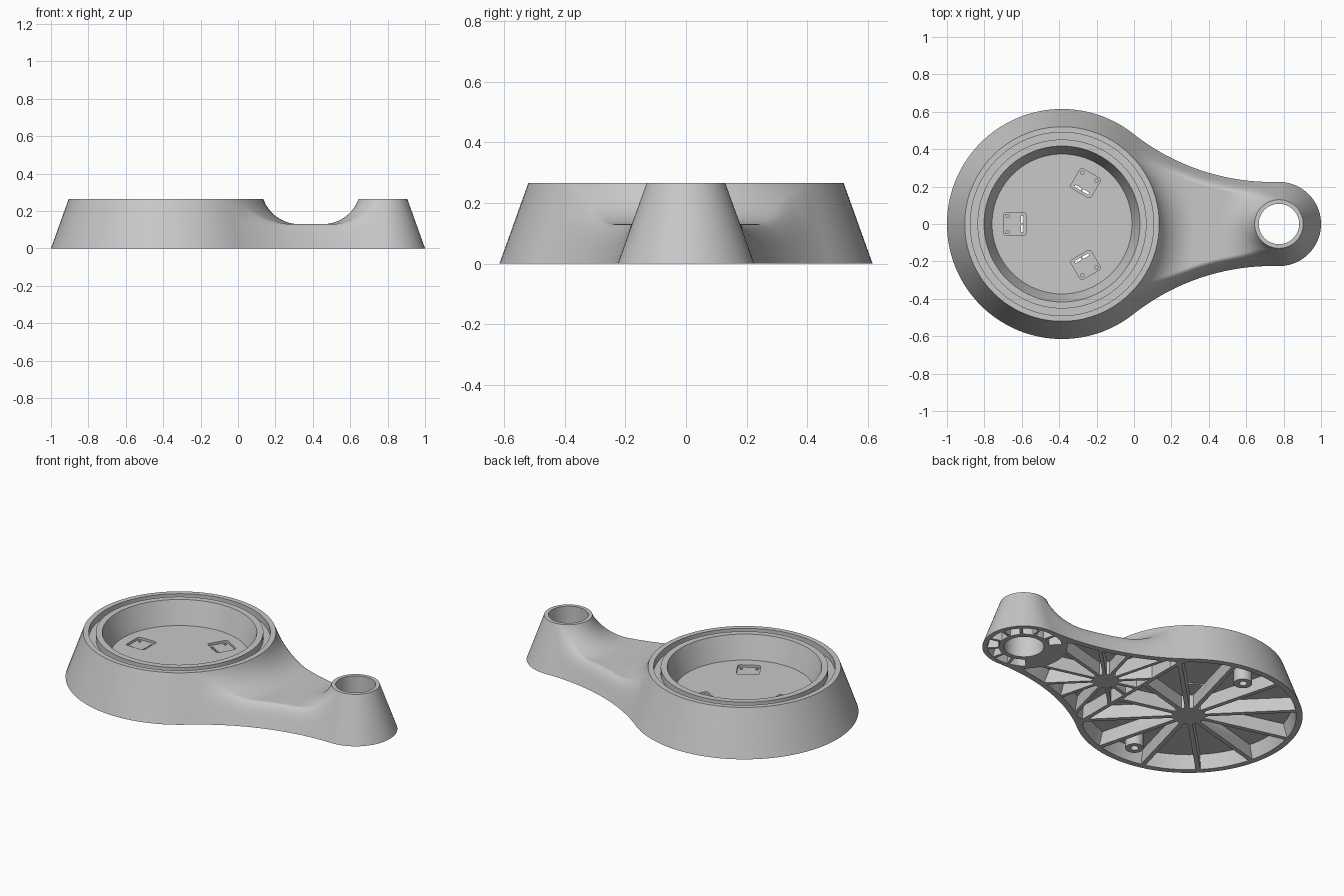
import bpy, bmesh
from math import sin, cos, pi, sqrt, atan2, asin, acos, radians
from mathutils import Matrix, Vector

if "Cube" in bpy.data.objects:
    bpy.data.objects.remove(bpy.data.objects["Cube"])

# Main dimensions
TOP, SLAB, DRAFT, CEILING = 0.265, 0.13, 0.095, 0.08
C1, C2 = Vector((-0.385, 0)), Vector((0.775, 0))
R1, R2, RC = 0.615, 0.225, 1.2
SLOPE = DRAFT / TOP

# Centre of the concave side arc tangent to both round ends
SPAN = C2.x - C1.x
PHI1 = acos(((R1 + RC) ** 2 + SPAN ** 2 - (R2 + RC) ** 2) / (2 * (R1 + RC) * SPAN))
CC = C1 + (R1 + RC) * Vector((cos(PHI1), sin(PHI1)))
PHI2 = atan2(CC.y, CC.x - C2.x)

grey = bpy.data.materials.new("plain grey")
grey.use_nodes = True
grey.diffuse_color = (0.58, 0.58, 0.58, 1)
grey.node_tree.nodes["Principled BSDF"].inputs["Base Color"].default_value = grey.diffuse_color


def polar(c, r, a):
    return c + r * Vector((cos(a), sin(a)))


def make_object(name, bm):
    bmesh.ops.recalc_face_normals(bm, faces=bm.faces)
    mesh = bpy.data.meshes.new(name)
    bm.to_mesh(mesh)
    bm.free()
    mesh.materials.append(grey)
    ob = bpy.data.objects.new(name, mesh)
    bpy.context.collection.objects.link(ob)
    return ob


def add_grid(bm, rows):
    grid = [[bm.verts.new(p) for p in row] for row in rows]
    for a, b in zip(grid, grid[1:]):
        for i in range(len(a) - 1):
            bm.faces.new((a[i], a[i + 1], b[i + 1], b[i]))


def revolve(bm, c, profile, n=96):
    ring = profile + profile[:1] if profile[0][0] > 0 else profile
    start = [bm.verts.new((c.x + r, c.y, z)) for r, z in ring]
    edges = [bm.edges.new(e) for e in zip(start, start[1:])]
    bmesh.ops.spin(bm, geom=start + edges, cent=(c.x, c.y, 0), axis=(0, 0, 1),
                   angle=2 * pi, steps=n, use_merge=False)
    verts = start + [v for f in bm.faces for v in f.verts]
    bmesh.ops.remove_doubles(bm, verts=list(set(verts)), dist=1e-5)


def prism(bm, low, high, z0, z1):
    a = [bm.verts.new((p.x, p.y, z0)) for p in low]
    b = [bm.verts.new((p.x, p.y, z1)) for p in high]
    bm.faces.new(a[::-1])
    bm.faces.new(b)
    for i in range(len(a)):
        j = (i + 1) % len(a)
        bm.faces.new((a[i], a[j], b[j], b[i]))


# Body: valley height with tangent fillets up to both rims
LEAN = atan2(TOP, DRAFT)
TAN = (TOP - SLAB) / sin(LEAN)
FR = TAN / (sin(LEAN / 2) / cos(LEAN / 2))
REACH = (TOP - SLAB) * SLOPE + TAN


def fillet(d):
    d = min(max(d, 0), REACH)
    return min(TOP, SLAB + FR - sqrt(FR ** 2 - (REACH - d) ** 2))


def surface(p, s, u):
    h = max(fillet((p - C1).length - R1 + DRAFT), fillet((p - C2).length - R2 + DRAFT))
    w = s / SLOPE
    k = max(1e-6, min(0.07, TOP - h) * min(1, 8 * min(u, 1 - u)))
    return min(w, h) - max(k - abs(w - h), 0) ** 2 / (4 * k)


def neck_row(u, m=16, n=26):
    psi = pi + PHI1 + (PHI2 - PHI1) * u
    side = []
    for i in range(m + 1):
        s = DRAFT * i / m
        p = polar(CC, RC + s, psi)
        side.append((p.x, p.y, surface(p, s, u)))

    def across(v):
        return polar(C1, R1 - DRAFT, v * PHI1).lerp(
            polar(C2, R2 - DRAFT, pi - v * (pi - PHI2)), u)
    end, ref = polar(CC, RC + DRAFT, psi), across(1)
    mid = []
    for j in range(1, n):
        v = 1 - 2 * j / n
        q = across(v)
        p = Vector((q.x + (end.x - ref.x) * v * v, q.y * end.y / ref.y))
        mid.append((p.x, p.y, surface(p, DRAFT, u)))
    return side + mid + [(x, -y, z) for x, y, z in reversed(side)]


def end_wall(c, r, a0, a1, n, m=16):
    rows = []
    for i in range(n + 1):
        pts = [(polar(c, r - DRAFT * j / m, a0 + (a1 - a0) * i / n), TOP * j / m) for j in range(m + 1)]
        rows.append([(p.x, p.y, z) for p, z in pts])
    return rows


bm = bmesh.new()
add_grid(bm, [neck_row(i / 64) for i in range(65)])
add_grid(bm, end_wall(C1, R1, PHI1, 2 * pi - PHI1, 72))
add_grid(bm, end_wall(C2, R2, -PHI2, PHI2, 40))
bmesh.ops.remove_doubles(bm, verts=bm.verts, dist=1e-4)
bmesh.ops.holes_fill(bm, edges=[e for e in bm.edges if e.is_boundary], sides=0)
body = make_object("body", bm)


# Underside pockets between radial ribs
def depth(p):
    d = max(R1 - (p - C1).length, R2 - (p - C2).length)
    q = Vector((p.x, abs(p.y)))
    back = CC - q
    if PHI1 <= atan2(back.y, back.x) <= PHI2:
        d = max(d, (q - CC).length - RC)
    return d


def pocket(bm, c, a, b, r0, rib, margin, allowed):
    def outline(z):
        inset = margin + SLOPE * max(z, 0)
        pts, n = [], 8
        m = asin(rib / 2 / r0)
        inner = [polar(c, r0, a + m + (b - a - 2 * m) * i / 4) for i in range(4, -1, -1)]
        for i in range(n + 1):
            m = asin(rib / 2 / 0.4)
            for _ in range(3):
                t = a + m + (b - a - 2 * m) * i / n
                r = r0
                while depth(polar(c, r, t)) > inset and allowed(polar(c, r, t)):
                    r += 0.002
                m = asin(rib / 2 / r)
            pts.append(polar(c, r, t))
        return inner + pts
    prism(bm, outline(-0.02), outline(CEILING), -0.02, CEILING)


HUB = Vector((0.2, 0))
first, second, third = bmesh.new(), bmesh.new(), bmesh.new()
for i in range(12):
    a, b = radians(15 + 30 * i), radians(45 + 30 * i)
    pocket(first, C1, a, b, 0.088, 0.026, 0.03, lambda p: p.x < 0.005)
    pocket(first, HUB, a, b, 0.072, 0.02, 0.03,
           lambda p: p.x > 0.03 and (p - C2).length > 0.235)
    if cos((a + b) / 2) > -0.8:
        pocket(first, C2, a, b, 0.136, 0.016, 0.022, lambda p: (p - C2).length < 0.205)

# Cup, rim groove and through hole
revolve(first, C1, [(0, SLAB), (0.374, SLAB), (0.417, TOP), (0.42, 0.3), (0, 0.3)])
revolve(first, C1, [(0.452, 0.225), (0.49, 0.225), (0.49, 0.3), (0.452, 0.3)])
revolve(first, C2, [(0, -0.05), (0.108, -0.05), (0.108, 0.3), (0, 0.3)], 64)


def plate(bm, angle, r, t, w, l, corner, z0, z1):
    """Rounded rectangle placed at radius r and sideways offset t."""
    turn = Matrix.Rotation(angle, 2)
    pts = []
    for q, (sx, sy) in enumerate(((1, 1), (-1, 1), (-1, -1), (1, -1))):
        c = Vector((r + sx * (w / 2 - corner), t + sy * (l / 2 - corner)))
        pts += [C1 + turn @ polar(c, corner, (q + i / 4) * pi / 2) for i in range(5)]
    prism(bm, pts, pts, z0, z1)


# Three foot recesses in the cup floor with slots and blind pin holes
for angle in (pi / 3, pi, -pi / 3):
    plate(second, angle, 0.252, 0, 0.12, 0.125, 0.015, 0.116, 0.15)
    for s in (-1, 1):
        plate(third, angle, 0.212, s * 0.024, 0.013, 0.04, 0.003, 0.06, 0.16)
        plate(third, angle, 0.292, s * 0.043, 0.018, 0.018, 0.0085, 0.09, 0.16)

cutters = [make_object("cutter_%d" % i, c) for i, c in enumerate((first, second, third))]
for cutter in cutters:
    cutter.hide_render = True
    mod = body.modifiers.new("cut", "BOOLEAN")
    mod.operation, mod.solver, mod.object = "DIFFERENCE", "EXACT", cutter
graph = bpy.context.evaluated_depsgraph_get()
body.data = bpy.data.meshes.new_from_object(body.evaluated_get(graph))
body.modifiers.clear()
for cutter in cutters:
    bpy.data.objects.remove(cutter)

# Screw bosses under the rim
parts = [body]
for side, s in (("left", 1), ("right", -1)):
    bm = bmesh.new()
    revolve(bm, Vector((C1.x, s * 0.455)), [(0.022, 0), (0.05, 0), (0.05, 0.085), (0.022, 0.085)], 32)
    parts.append(make_object("screw_boss_" + side, bm))

for ob in bpy.context.selected_objects:
    ob.select_set(False)
for ob in parts:
    ob.select_set(True)
bpy.context.view_layer.objects.active = body
bpy.ops.object.shade_smooth_by_angle(angle=radians(30))
